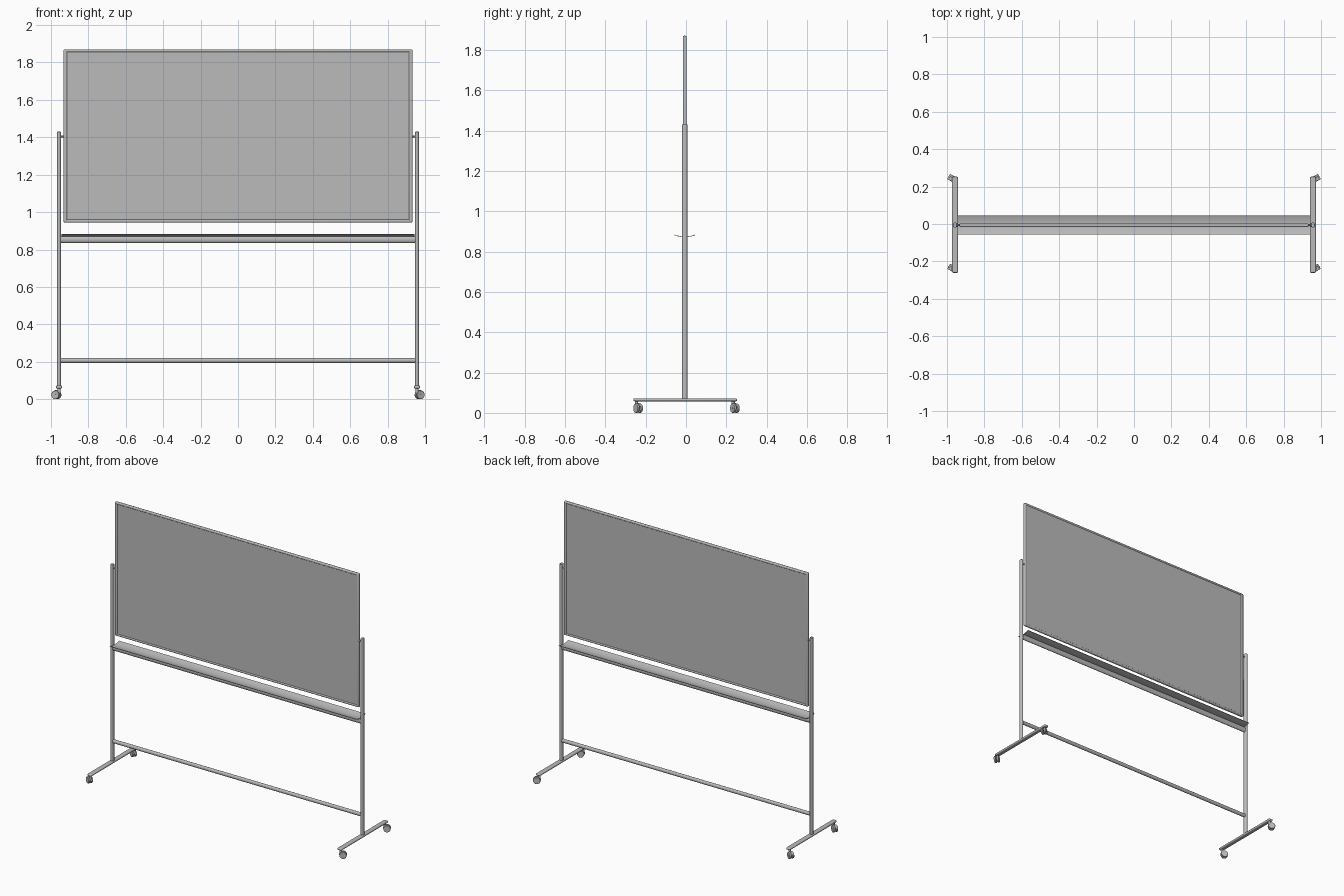
import bpy, bmesh, math
from mathutils import Matrix, Vector

if "Cube" in bpy.data.objects:
    bpy.data.objects.remove(bpy.data.objects["Cube"])

YC = -0.006  # depth of the board plane


def material(name, value):
    m = bpy.data.materials.new(name)
    m.use_nodes = True
    colour = (value, value, value, 1)
    m.diffuse_color = colour
    m.node_tree.nodes["Principled BSDF"].inputs["Base Color"].default_value = colour
    return m


GREY = material("neutral grey", 0.5)


def finish(name, bm, bevel=0.0):
    bmesh.ops.recalc_face_normals(bm, faces=bm.faces)
    mesh = bpy.data.meshes.new(name)
    bm.to_mesh(mesh)
    bm.free()
    ob = bpy.data.objects.new(name, mesh)
    bpy.context.collection.objects.link(ob)
    mesh.materials.append(GREY)
    if bevel:
        mod = ob.modifiers.new("rounded edges", "BEVEL")
        mod.width, mod.segments, mod.limit_method = bevel, 3, "ANGLE"
    bpy.ops.object.select_all(action="DESELECT")
    ob.select_set(True)
    bpy.context.view_layer.objects.active = ob
    bpy.ops.object.shade_smooth_by_angle(angle=math.radians(40))
    return ob


def tube(name, start, end, size, bevel=0.0, sides=24):
    """Oval bar between two points; size is its full (x, y, z) thickness."""
    a, b = Vector(start), Vector(end)
    d = b - a
    bm = bmesh.new()
    bmesh.ops.create_cone(bm, cap_ends=True, segments=sides, radius1=0.5, radius2=0.5, depth=d.length)
    bm.transform(d.to_track_quat("Z", "Y").to_matrix().to_4x4())
    scale = [s if s else 1 for s in size]
    bm.transform(Matrix.Translation((a + b) / 2) @ Matrix.Diagonal((*scale, 1)))
    return finish(name, bm, bevel)


def box(name, centre, size, bevel=0.0):
    bm = bmesh.new()
    bmesh.ops.create_cube(bm, size=1, matrix=Matrix.Translation(centre) @ Matrix.Diagonal((*size, 1)))
    return finish(name, bm, bevel)


def extrude_x(name, profile, half):
    bm = bmesh.new()
    face = bm.faces.new([bm.verts.new((-half, y, z)) for y, z in profile])
    moved = bmesh.ops.extrude_face_region(bm, geom=[face])["geom"]
    bmesh.ops.translate(bm, vec=(2 * half, 0, 0), verts=[v for v in moved if isinstance(v, bmesh.types.BMVert)])
    return finish(name, bm)


def caster(name, side, y):
    """Twin wheel caster, trailing outwards and to the back."""
    pivot = Vector((side * 0.957, y, 0))
    turn = math.radians(30 if side > 0 else 150)
    place = Matrix.Translation(pivot) @ Matrix.Rotation(turn, 4, "Z")
    lay = Matrix.Rotation(math.pi / 2, 4, "X")
    # wheels
    for i, off in enumerate((-0.0095, 0.0095)):
        bm = bmesh.new()
        bmesh.ops.create_cone(bm, cap_ends=True, segments=28, radius1=0.023, radius2=0.023, depth=0.012,
                              matrix=place @ Matrix.Translation((0.016, off, 0.023)) @ lay)
        finish(f"{name}_wheel_{i + 1}", bm, 0.003)
    # hood: a half disc shell over the wheels
    bm = bmesh.new()
    arc = [math.radians(20 + 16 * i) for i in range(11)]
    points = [(0.016 + r * math.cos(t), 0.023 + r * math.sin(t))
              for r, run in ((0.0255, arc), (0.008, arc[::-1])) for t in run]
    face = bm.faces.new([bm.verts.new((px, -0.004, pz)) for px, pz in points])
    moved = bmesh.ops.extrude_face_region(bm, geom=[face])["geom"]
    bmesh.ops.translate(bm, vec=(0, 0.008, 0), verts=[v for v in moved if isinstance(v, bmesh.types.BMVert)])
    bm.transform(place)
    finish(name + "_hood", bm)
    # axle and stem
    bm = bmesh.new()
    bmesh.ops.create_cone(bm, cap_ends=True, segments=16, radius1=0.006, radius2=0.006, depth=0.032,
                          matrix=place @ Matrix.Translation((0.016, 0, 0.023)) @ lay)
    finish(name + "_axle", bm)
    tube(name + "_stem", (pivot.x, y, 0.03), (pivot.x, y, 0.062), (0.016, 0.016, 0))


# board panel
box("board_panel", (0, YC, 1.4075), (1.84, 0.012, 0.90))

# rounded frame around the board
for side, label in ((1, "left"), (-1, "right")):
    box("frame_" + label, (side * 0.923, YC, 1.4075), (0.02, 0.019, 0.925), 0.006)
for z, label in ((1.8625, "top"), (0.9525, "bottom")):
    box("frame_" + label, (0, YC, z), (1.85, 0.019, 0.015), 0.006)

# pen tray, a shallow trough open to both sides
rise = ((0.051, 0.884), (0.042, 0.880), (0.02, 0.876), (0, 0.873))
upper = [(YC + y, z) for y, z in rise] + [(YC - y, z) for y, z in rise[-2::-1]]
lower = [(y, z - 0.003) for y, z in reversed(upper)]
extrude_x("pen_tray", upper + lower, 0.943)

# cross rails
tube("tray_rail", (-0.948, YC, 0.854), (0.948, YC, 0.854), (0, 0.022, 0.038))
tube("lower_rail", (-0.948, YC, 0.207), (0.948, YC, 0.207), (0, 0.022, 0.026))

# posts, feet, pivots and casters
for side, label in ((1, "left"), (-1, "right")):
    x = side * 0.957
    tube(label + "_post", (x, YC, 0.062), (x, YC, 1.43), (0.022, 0.028, 0), 0.004)
    box(label + "_foot", (x, -0.004, 0.065), (0.031, 0.514, 0.015), 0.006)
    tube(label + "_pivot", (side * 0.925, YC, 1.405), (side * 0.957, YC, 1.405), (0, 0.01, 0.01), sides=12)
    caster(label + "_front_caster", side, -0.2455)
    caster(label + "_back_caster", side, 0.2345)
